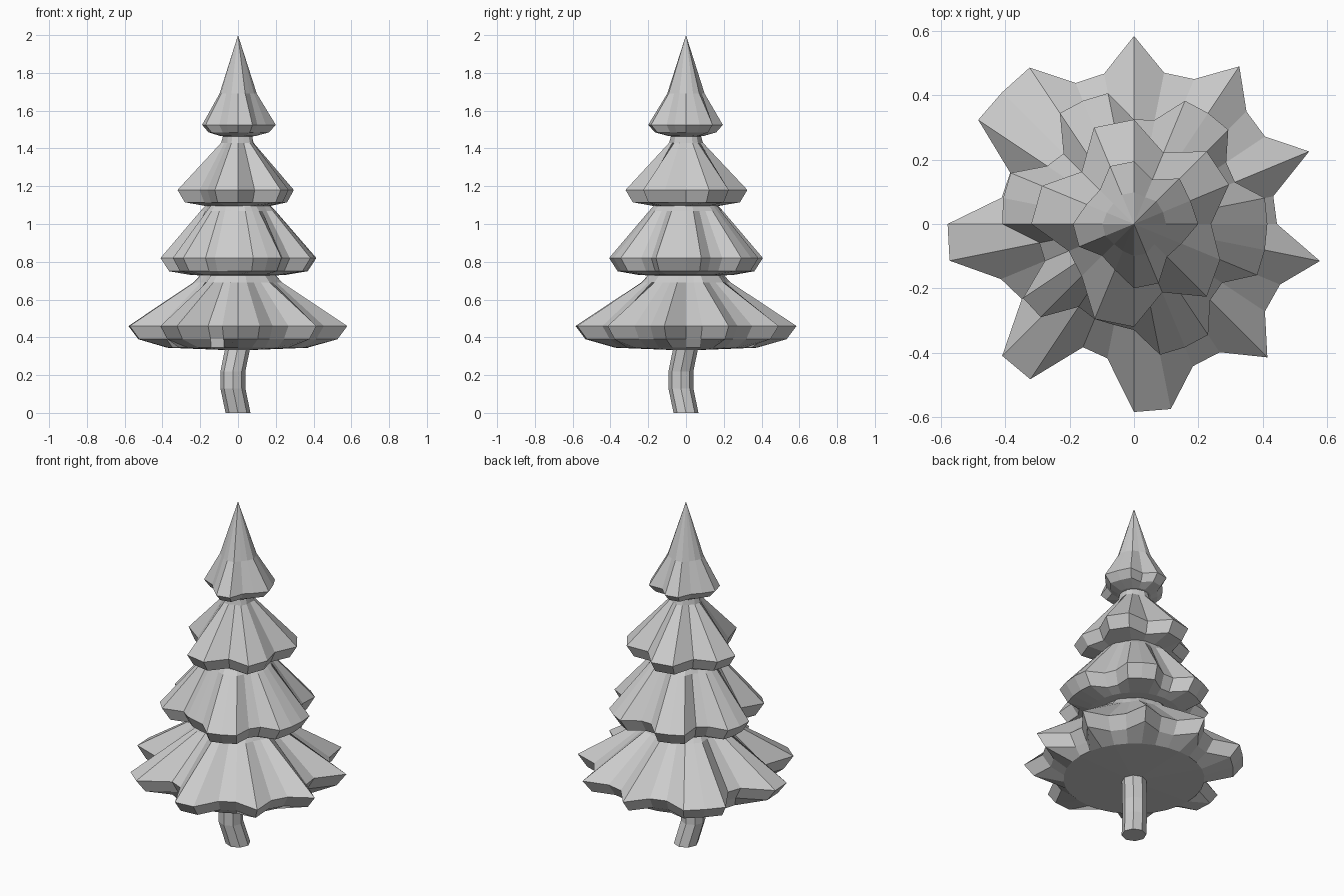
import bpy, bmesh
from math import cos, sin, tau

if "Cube" in bpy.data.objects:
    bpy.data.objects.remove(bpy.data.objects["Cube"])


def loft(name, rings, bottom, top):
    """Skin a stack of rings (lists of points), closing both ends with fans."""
    bm = bmesh.new()
    loops = [[bm.verts.new(p) for p in ring] for ring in rings]
    n = len(loops[0])
    for a, b in zip(loops, loops[1:]):
        for i in range(n):
            j = (i + 1) % n
            bm.faces.new((a[i], a[j], b[j], b[i]))
    lo, hi = bm.verts.new(bottom), bm.verts.new(top)
    for i in range(n):
        j = (i + 1) % n
        bm.faces.new((lo, loops[0][j], loops[0][i]))
        bm.faces.new((hi, loops[-1][i], loops[-1][j]))
    bmesh.ops.recalc_face_normals(bm, faces=bm.faces)
    mesh = bpy.data.meshes.new(name)
    bm.to_mesh(mesh)
    bm.free()
    obj = bpy.data.objects.new(name, mesh)
    bpy.context.collection.objects.link(obj)
    return obj


def ring(radii, z, cx=0, cy=0):
    n = len(radii)
    return [(cx + r * cos(tau * i / n), cy + r * sin(tau * i / n), z)
            for i, r in enumerate(radii)]


def tier(name, star, base, lip, tip_z, shoulders, top_z):
    """Branch tier: flat underside, slanted lip, star outline, shoulders.
    base = (radius, z, centre z); lip = (scale, z);
    shoulders = (radius, z, how much of the star shape remains)."""
    mean = sum(star) / len(star)
    rings = [ring([base[0]] * len(star), base[1]),
             ring([r * lip[0] for r in star], lip[1]),
             ring(star, tip_z)]
    for radius, z, keep in shoulders:
        rings.append(ring([radius * (1 + keep * (r / mean - 1)) for r in star], z))
    return loft(name, rings, (0, 0, base[2]), (0, 0, top_z))


# Bent octagonal trunk
loft("trunk", [ring([0.066] * 8, z, c, c) for z, c in
               ((0, 0), (0.13, -0.027), (0.22, -0.027), (0.4, 0.01))],
     (0, 0, 0), (0.01, 0.01, 0.4))

# Four tiers of branches, outlines counter-clockwise from +x
tier("bottom_branches",
     [.445, .442, .59, .49, .495, .59, .488, .48, .585, .477, .475, .585, .58, .583, .417, .42,
      .58, .585, .448, .42, .58, .581, .415, .426, .585, .587, .479, .48, .587, .49, .492, .59],
     (0.375, 0.345, 0.33), (0.91, 0.39), 0.46,
     [(0.225, 0.69, 0.4), (0.19, 0.74, 0)], 0.76)

tier("lower_middle_branches",
     [.415, .415, .34, .345, .415, .415, .415, .33, .325, .415, .415, .415, .31, .325, .415, .415,
      .41, .30, .30, .415, .41, .31, .32, .32, .33, .415, .415, .415, .335, .33, .415, .415],
     (0.25, 0.73, 0.72), (0.89, 0.75), 0.82,
     [(0.19, 1.07, 0.4), (0.16, 1.11, 0)], 1.13)

tier("upper_middle_branches",
     [.24, .32, .32, .24, .325, .325, .23, .31, .32, .22, .23, .32, .32, .23, .32, .29],
     (0.17, 1.095, 1.09), (0.88, 1.115), 1.18,
     [(0.085, 1.43, 0.4), (0.075, 1.48, 0)], 1.5)

tier("top_branches",
     [.20, .19, .20, .15, .195, .195, .15, .16, .19, .185, .14, .155, .20, .20, .145, .16],
     (0.09, 1.465, 1.46), (0.82, 1.485), 1.525,
     [(0.095, 1.69, 0.35)], 2.0)
